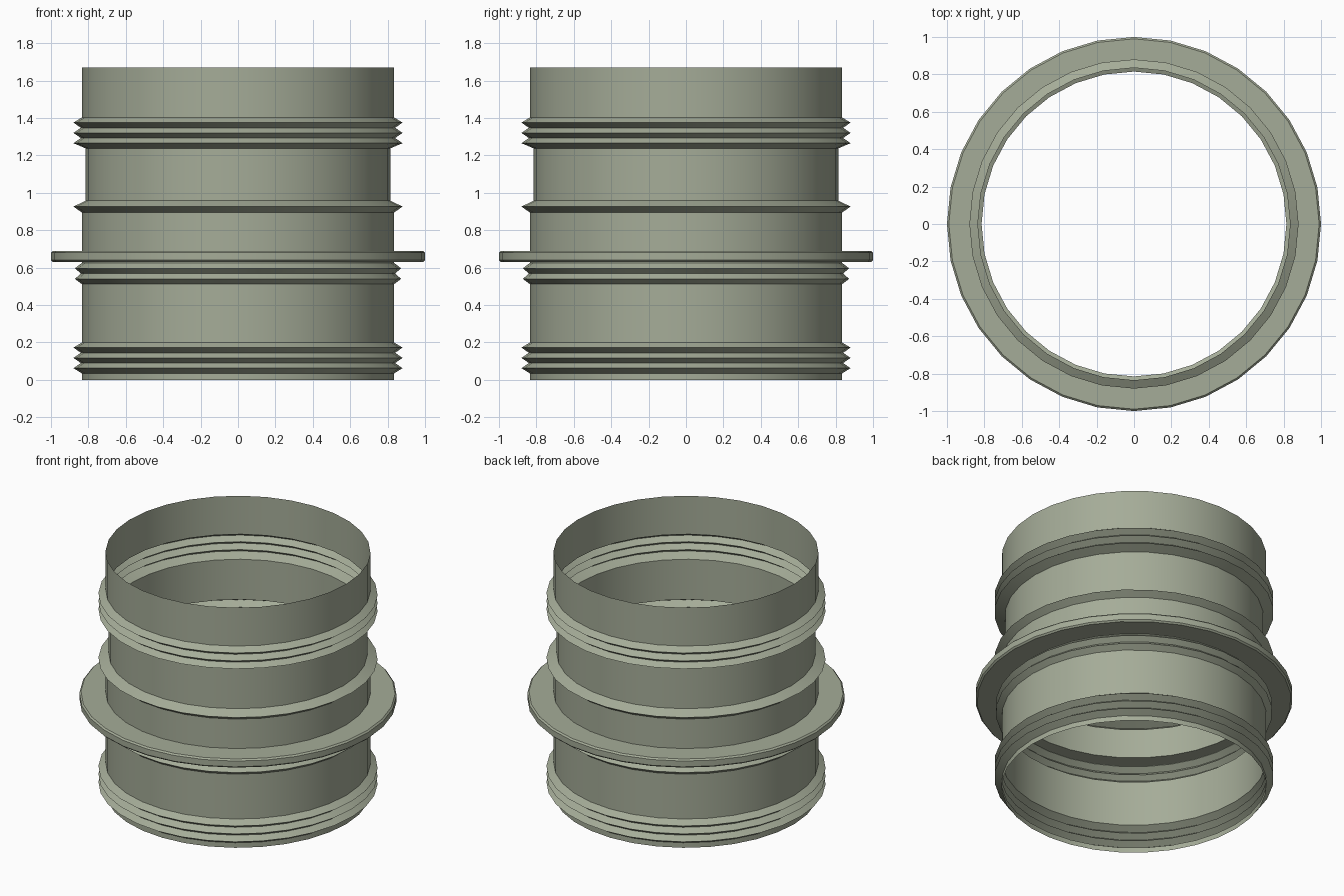
import bpy, bmesh, math

if "Cube" in bpy.data.objects:
    bpy.data.objects.remove(bpy.data.objects["Cube"])

SIDES = 32
R = 0.835      # tube wall
TIP = 0.88     # rib crest
VAL = 0.84     # valley between ribs

grey_green = bpy.data.materials.new("grey green")
grey_green.diffuse_color = (0.376, 0.413, 0.314, 1)
grey_green.use_nodes = True
grey_green.node_tree.nodes["Principled BSDF"].inputs["Base Color"].default_value = grey_green.diffuse_color


def ribs(z0, z1, count, r_start, r_end, tip=TIP):
    """Zigzag ribs from z0 up to z1."""
    step = (z1 - z0) / count
    pts = [(r_start, z0)]
    for i in range(count):
        pts.append((tip, z0 + (i + 0.5) * step))
        pts.append((r_end if i == count - 1 else VAL, z0 + (i + 1) * step))
    return pts


# one continuous thin wall profile (radius, height), bottom to top
profile = [(R, 0)]
profile += ribs(0.035, 0.20, 3, R, R)                 # bottom ribs
profile += ribs(0.512, 0.625, 2, R, R, 0.872)         # ribs under the flange
profile += [(R, 0.63), (0.99, 0.63), (1, 0.64),       # wide flange
            (1, 0.68), (0.99, 0.69), (R, 0.69)]
profile += ribs(0.895, 0.958, 1, R, 0.815)            # single middle rib
profile += ribs(1.238, 1.403, 3, 0.815, R)            # top ribs
profile += [(R, 1.67)]                                # open top rim

# lathe the profile around z
bm = bmesh.new()
rings = []
for r, z in profile:
    rings.append([bm.verts.new((r * math.cos(2 * math.pi * i / SIDES),
                                r * math.sin(2 * math.pi * i / SIDES), z))
                  for i in range(SIDES)])
for low, high in zip(rings, rings[1:]):
    for i in range(SIDES):
        j = (i + 1) % SIDES
        bm.faces.new((low[i], low[j], high[j], high[i]))

mesh = bpy.data.meshes.new("ribbed_sleeve")
bm.to_mesh(mesh)
bm.free()
mesh.materials.append(grey_green)
sleeve = bpy.data.objects.new("ribbed_sleeve", mesh)
bpy.context.collection.objects.link(sleeve)
bpy.context.view_layer.objects.active = sleeve
sleeve.select_set(True)
bpy.ops.object.shade_smooth_by_angle(angle=math.radians(30))
